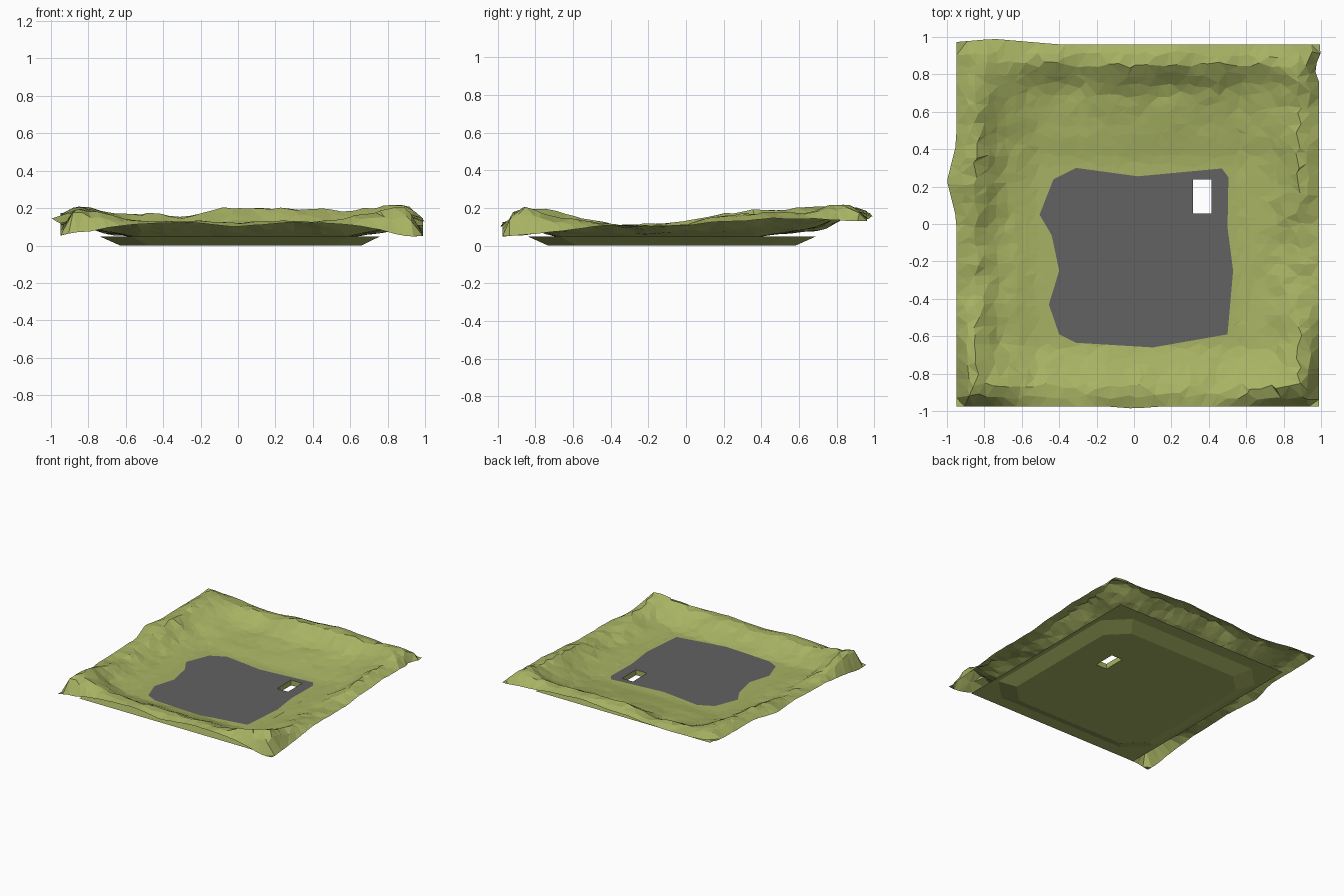
import bpy, bmesh, random
from mathutils import Vector, noise

if "Cube" in bpy.data.objects:
    bpy.data.objects.remove(bpy.data.objects["Cube"])

random.seed(4)
FLOOR = 0.04
PATCH = FLOOR + .003
HOLE = (0.315, 0.415, 0.055, 0.237)          # x0, x1, y0, y1


def material(name, rgb):
    m = bpy.data.materials.new(name)
    m.diffuse_color = (*rgb, 1)
    m.use_nodes = True
    m.node_tree.nodes["Principled BSDF"].inputs["Base Color"].default_value = m.diffuse_color
    return m


GRASS = material("moss_green", (0.39, 0.45, 0.125))
STONE = material("floor_grey", (0.122, 0.122, 0.122))


def along(values, t):
    """Value at t on a side, from even samples between -0.93 and 0.93."""
    s = min(max((t + .93) / 1.86, 0), .9999) * (len(values) - 1)
    i = int(s)
    return values[i] + (values[i + 1] - values[i]) * (s - i)


def slope(d, crest, mid, reach):
    """Rise from the floor (0) to the crest (1) by distance d from the outer edge."""
    if d <= crest:
        return 1
    if d <= mid:
        return 1 - .6 * (d - crest) / (mid - crest)
    return .4 * max(0, (reach - d) / (reach - mid))


def cut_hole(bm, box=HOLE):
    """Slice the mesh along the four sides of a box and drop the inside."""
    x0, x1, y0, y1 = box
    for co, no in (((x0, 0, 0), (1, 0, 0)), ((x1, 0, 0), (1, 0, 0)),
                   ((0, y0, 0), (0, 1, 0)), ((0, y1, 0), (0, 1, 0))):
        bmesh.ops.bisect_plane(bm, geom=bm.verts[:] + bm.edges[:] + bm.faces[:],
                               dist=1e-5, plane_co=co, plane_no=no)
    inside = []
    for f in bm.faces:
        c = f.calc_center_median()
        if x0 < c.x < x1 and y0 < c.y < y1:
            inside.append(f)
    bmesh.ops.delete(bm, geom=inside, context='FACES')


def finish(bm, name, mat):
    me = bpy.data.meshes.new(name)
    bm.to_mesh(me)
    bm.free()
    me.materials.append(mat)
    ob = bpy.data.objects.new(name, me)
    bpy.context.collection.objects.link(ob)
    return ob


# Crest heights, outer edge heights and slope distances of each side
flank = (.215, .165, .115, .12, .18, .2, .225)
CREST = {"front": (.22, .15, .138, .125, .14, .15, .22),
         "back": (.225, .165, .165, .21, .195, .205, .215),
         "left": flank, "right": tuple(h * .95 for h in flank)}
EDGE = {"front": (.05, .115, .125, .1, .125, .105, .05),
        "back": (.17, .14, .17, .18, .13),
        "left": (.05, .11, .12, .16, .17),
        "right": (.05, .11, .11, .15, .13)}
SLOPE = {"front": (.09, .2, .31), "back": (.1, .24, .62),
         "left": (.12, .23, .42), "right": (.1, .23, .42)}


def height(x, y):
    sides = {"front": (y + .975, x), "back": (.96 - y, x),
             "left": (x + .95, y), "right": (.985 - x, y)}
    # blend the four slopes so the basin has rounded corners
    gap, total, weight = 1, 0, 1e-6
    for side, (d, t) in sides.items():
        f = slope(d, *SLOPE[side])
        gap *= 1 - f
        total += f * f * along(CREST[side], t)
        weight += f * f
    rise = 1 - gap
    h = FLOOR + rise * (total / weight - FLOOR)
    n = noise.noise(Vector((x * 5, y * 5, 1.7))) + .6 * noise.noise(Vector((x * 12, y * 12, 5)))
    h += n * .024 * min(1, rise * 1.6)
    # droop toward the nearest outer edge
    side = min(sides, key=lambda s: sides[s][0])
    d, t = sides[side]
    e = along(EDGE[side], t) + n * .01
    k = min(1, max(0, d / .12))
    return max(FLOOR, e + (h - e) * (1 - (1 - k) ** 2))


def bump(t, centre, width):
    return max(0, 1 - abs(t - centre) / width)


# Terrain: jittered low-poly sheet shaped into a basin
N = 36
bm = bmesh.new()
bmesh.ops.create_grid(bm, x_segments=N, y_segments=N, size=1)
for v in bm.verts:
    u, w = v.co.x, v.co.y
    x, y = .0195 + u * .9695, -.0075 + w * .9675
    if abs(u) < .999:
        x += random.uniform(-.018, .018)
    if abs(w) < .999:
        y += random.uniform(-.018, .018)
    z = height(x, y)
    # uneven outline: bulge on the left, nicks on the back and right
    if u < -.85:
        x -= .05 * bump(y, .23, .2) * (-u - .85) / .15
    if u > .999:
        x += .011 * bump(y, .93, .06) - .025 * bump(y, .83, .06)
    if w > .9:
        y += .03 * bump(x, -.75, .35) * (w - .9) / .1
    if w < -.999:
        y -= .012 * bump(x, 0, .15)
    v.co = (x, y, z)
bmesh.ops.triangulate(bm, faces=bm.faces[:], quad_method='SHORT_EDGE')
cut_hole(bm)
finish(bm, "terrain", GRASS)

# Flat floor patch with an irregular outline
OUTLINE = [(-.43, .24), (-.31, .3), (.02, .255), (.47, .297), (.505, .25), (.5, -.02),
           (.53, -.25), (.5, -.59), (.1, -.66), (-.31, -.635), (-.4, -.59),
           (-.455, -.43), (-.4, -.25), (-.44, -.06), (-.505, .05)]
bm = bmesh.new()
f = bm.faces.new([bm.verts.new((x, y, PATCH)) for x, y in reversed(OUTLINE)])
f.normal_update()
if f.normal.z < 0:
    f.normal_flip()
bmesh.ops.triangulate(bm, faces=[f])
cut_hole(bm)
finish(bm, "floor_patch", STONE)


def ring(bm, pts, z):
    return [bm.verts.new((x, y, z)) for x, y in pts]


def wall(bm, low, top):
    for i in range(len(low)):
        j = (i + 1) % len(low)
        bm.faces.new((low[i], low[j], top[j], top[i]))


def box_outline(x0, x1, y0, y1):
    return [(x0, y0), (x1, y0), (x1, y1), (x0, y1)]


def octagon(x0, x1, y0, y1, c):
    return [(x0 + c, y0), (x1 - c, y0), (x1, y0 + c), (x1, y1 - c),
            (x1 - c, y1), (x0 + c, y1), (x0, y1 - c), (x0, y0 + c)]


# Ground sheet under the terrain, open in the middle
bm = bmesh.new()
bm.faces.new(ring(bm, box_outline(-.78, .8, -.94, .8), .049))
cut_hole(bm, (-.58, .6, -.7, .45))
finish(bm, "ground_sheet", GRASS)

# Tapered base with cut corners, open at the top
bm = bmesh.new()
low = ring(bm, octagon(-.63, .66, -.73, .58, .15), 0)
top = ring(bm, octagon(-.74, .76, -.84, .69, .17), .049)
bm.faces.new(low[::-1])
wall(bm, low, top)
cut_hole(bm)
finish(bm, "tapered_base", GRASS)

# Lining of the square shaft through the floor, facing inward
bm = bmesh.new()
pts = box_outline(*HOLE)[::-1]
wall(bm, ring(bm, pts, 0), ring(bm, pts, PATCH))
finish(bm, "shaft_lining", GRASS)
